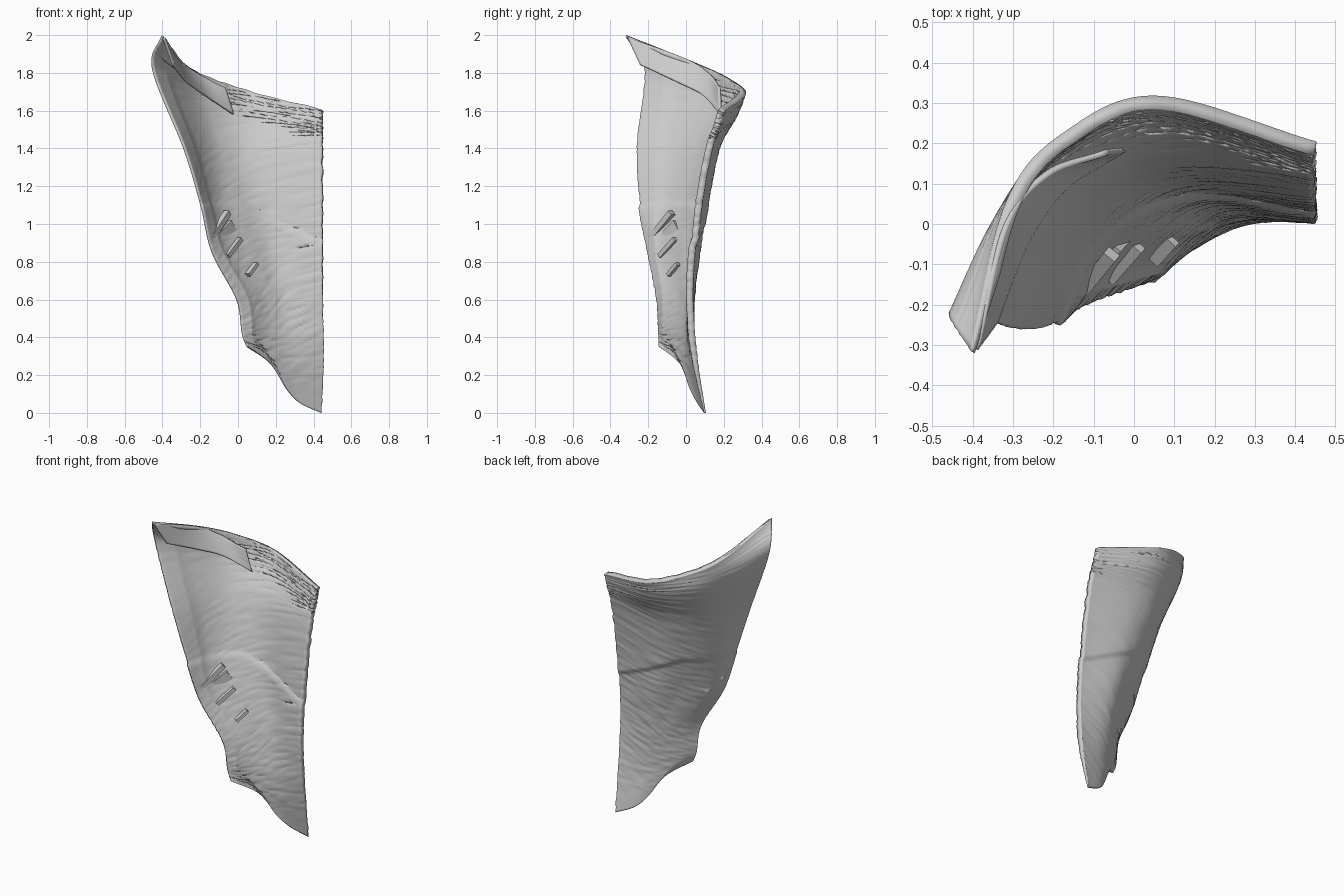
import bpy, bmesh
from mathutils import Vector, noise

if "Cube" in bpy.data.objects:
    bpy.data.objects.remove(bpy.data.objects["Cube"])


def spline(pts, t):
    """Catmull-Rom point on a control polyline, t in 0..1."""
    n = len(pts) - 1
    i = min(int(t * n), n - 1)
    f = t * n - i
    b, c = pts[i], pts[i + 1]
    a = pts[i - 1] if i > 0 else b * 2 - c
    d = pts[i + 2] if i + 2 <= n else c * 2 - b
    return (b * 2 + (c - a) * f + (a * 2 - b * 5 + c * 4 - d) * f ** 2
            + (b * 3 - a - c * 3 + d) * f ** 3) * 0.5


def patch(name, rows, nu, nv, thick, relief, taper):
    """Smooth surface through rows of control points, given a tapering thickness."""
    rows = [[Vector(p) for p in r] for r in rows]
    bm = bmesh.new()
    grid, weights = [], []
    for j in range(nv + 1):
        line = []
        for i in range(nu + 1):
            u, v = i / nu, j / nv
            p = spline([spline(r, u) for r in rows], v)
            line.append(bm.verts.new(relief(p, u, v)))
            weights.append(taper(u, v))
        grid.append(line)
    for j in range(nv):
        for i in range(nu):
            bm.faces.new((grid[j][i], grid[j][i + 1], grid[j + 1][i + 1], grid[j + 1][i]))
    me = bpy.data.meshes.new(name)
    bm.to_mesh(me)
    bm.free()
    ob = bpy.data.objects.new(name, me)
    bpy.context.collection.objects.link(ob)
    group = ob.vertex_groups.new(name="thickness")
    for k, w in enumerate(weights):
        group.add([k], w, 'REPLACE')
    mod = ob.modifiers.new("thickness", 'SOLIDIFY')
    mod.thickness = thick
    mod.offset = -1
    mod.vertex_group = "thickness"
    bpy.ops.object.select_all(action='DESELECT')
    bpy.context.view_layer.objects.active = ob
    ob.select_set(True)
    bpy.ops.object.shade_smooth_by_angle(angle=0.6)


def grain(p, u, v):
    # overlapping layer edge plus fine streaks running along the width
    edge = 1.08 - 0.45 * max(p.x, 0)
    step = min(max((p.z - edge) / 0.03, 0), 1) * max(0, 1 - abs(p.z - edge) / 0.4)
    streak = noise.noise(Vector((u * 6, v * 90 + u * 12, 0)))
    fade = min(1, (1 - v) * 8, v * 25 + 0.1)
    rag = noise.noise(Vector((3, v * 50, 5))) * 0.006 if u == 1 else 0
    return p + Vector((rag, 0.012 * step + 0.004 * streak * fade, 0))


# Main curved shell, rim to ragged bottom edge
patch("curved_shell", [
    [(-.405, -.315, 2.0), (-.315, .06, 1.85), (-.17, .23, 1.77), (.06, .318, 1.69), (.45, .205, 1.60)],
    [(-.455, -.215, 1.82), (-.35, -.01, 1.72), (-.19, .19, 1.65), (.07, .275, 1.58), (.45, .175, 1.50)],
    [(-.29, -.26, 1.4), (-.24, -.06, 1.4), (-.11, .105, 1.4), (.10, .18, 1.4), (.45, .14, 1.4)],
    [(-.20, -.25, 1.1), (-.16, -.095, 1.1), (-.04, .03, 1.1), (.15, .11, 1.1), (.45, .08, 1.1)],
    [(-.14, -.20, .85), (-.08, -.10, .85), (.04, -.005, .85), (.20, .075, .85), (.45, .048, .85)],
    [(-.01, -.15, .60), (.06, -.065, .60), (.15, .005, .60), (.26, .045, .60), (.45, .038, .60)],
    [(.02, -.14, .42), (.09, -.07, .39), (.18, -.01, .35), (.29, .035, .31), (.45, .06, .30)],
    [(.045, -.14, .35), (.17, -.03, .26), (.26, .03, .12), (.33, .07, .05), (.44, .105, 0)],
], 90, 180, 0.036, grain,
    lambda u, v: max(0.25, min(1, 0.35 + u * 5) * min(1, 0.25 + (1 - v) * 4)))

# Folded flap inside the top left corner
patch("folded_flap", [
    [(-.40, -.31, 1.985), (-.325, 0, 1.87), (-.22, .13, 1.79), (-.07, .185, 1.72)],
    [(-.35, -.24, 1.84), (-.275, -.05, 1.75), (-.18, .09, 1.68), (-.03, .19, 1.58)],
], 40, 12, 0.015,
    lambda p, u, v: p + Vector((0, 0.002 * noise.noise(Vector((u * 5, v * 8, 3))), 0)),
    lambda u, v: 1)


def bar(name, p, q, width, depth):
    """Small block lying between two points on the inner face."""
    p, q = Vector(p), Vector(q)
    bpy.ops.mesh.primitive_cube_add(size=1, location=(p + q) / 2)
    ob = bpy.context.object
    ob.name = name
    ob.rotation_mode = 'QUATERNION'
    ob.rotation_quaternion = (q - p).to_track_quat('X', 'Z')
    ob.scale = ((q - p).length, depth, width)
    mod = ob.modifiers.new("edge", 'BEVEL')
    mod.width = 0.004


# Small raised blocks on the inner face
bar("upper_block", (-.14, -.18, .93), (-.055, -.075, 1.06), .03, .035)
bar("lower_block", (-.06, -.135, .83), (.01, -.055, .92), .025, .035)
bar("block_plate", (-.10, -.125, .89), (-.02, -.04, .98), .10, .02)
bar("small_block", (.05, -.09, .73), (.095, -.04, .79), .02, .035)
